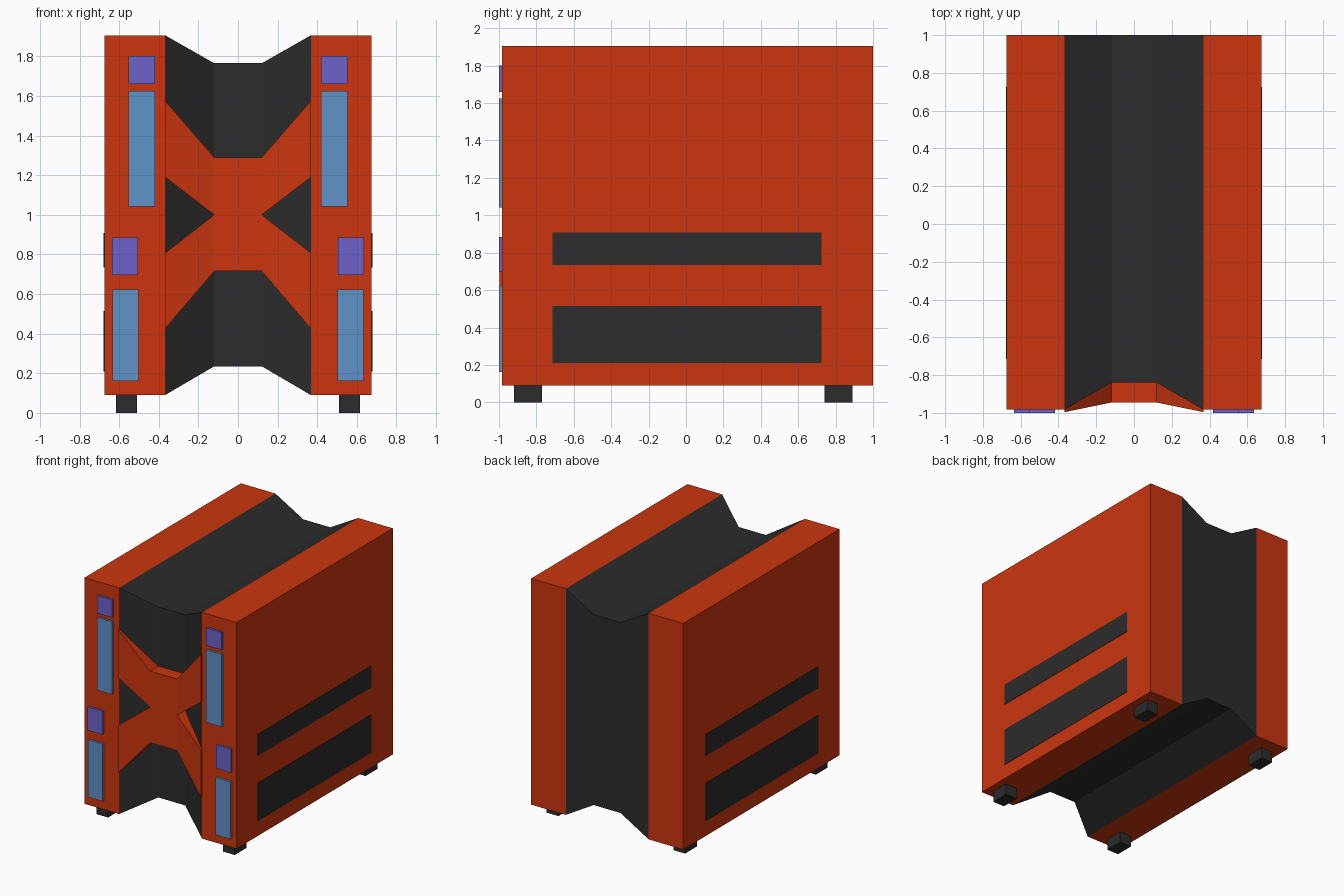
import bpy

if "Cube" in bpy.data.objects:
    bpy.data.objects.remove(bpy.data.objects["Cube"])


def material(name, rgb):
    m = bpy.data.materials.new(name)
    m.diffuse_color = (*rgb, 1)
    m.use_nodes = True
    m.node_tree.nodes["Principled BSDF"].inputs["Base Color"].default_value = m.diffuse_color
    return m


RED = material("orange_red", (0.597, 0.036, 0.0044))
DARK = material("charcoal", (0.025, 0.025, 0.025))
BLUE = material("light_blue", (0.114, 0.292, 0.578))
PURPLE = material("violet", (0.15, 0.127, 0.578))


def mesh_object(name, verts, faces, mat):
    me = bpy.data.meshes.new(name)
    me.from_pydata(verts, [], faces)
    me.materials.append(mat)
    ob = bpy.data.objects.new(name, me)
    bpy.context.collection.objects.link(ob)
    return ob


def box(name, x, y, z, mat):
    x, y, z = sorted(x), sorted(y), sorted(z)
    v = [(a, b, c) for a in x for b in y for c in z]
    f = [(0, 1, 3, 2), (4, 6, 7, 5), (0, 4, 5, 1), (2, 3, 7, 6), (0, 2, 6, 4), (1, 5, 7, 3)]
    return mesh_object(name, v, f, mat)


IN, OUT, MID = 0.368, 0.675, 0.12
FRONT, BACK = -0.983, 1.0

# Grooved core: four columns of points, recessed at the top, bottom and front
verts, faces = [], []
for x, y, lo, hi in ((-IN, FRONT, 0.09, 1.906), (-MID, -0.84, 0.235, 1.765),
                     (MID, -0.84, 0.235, 1.765), (IN, FRONT, 0.09, 1.906)):
    verts += [(x, y, lo), (x, y, hi), (x, BACK, hi), (x, BACK, lo)]
for i in (0, 4, 8):
    for k in range(4):
        n = (k + 1) % 4
        faces.append((i + k, i + n, i + 4 + n, i + 4 + k))
faces += [(3, 2, 1, 0), (12, 13, 14, 15)]
core = mesh_object("grooved_core", verts, faces, DARK)

# Cross brace on the front, folded inward at the middle
outline = [(-MID, 1.29), (-IN, 1.575), (-IN, 1.19), (-MID, 1.0), (-IN, 0.807), (-IN, 0.425),
           (-MID, 0.715), (MID, 0.715), (IN, 0.425), (IN, 0.807), (MID, 1.0), (IN, 1.19),
           (IN, 1.575), (MID, 1.29)]
front = [(x, -0.996 if abs(x) == IN else -0.945, z) for x, z in outline]
rear = [(x, -0.978 if abs(x) == IN else -0.835, z) for x, z in outline]
n = len(outline)
panels = [(0, 1, 2, 3), (3, 4, 5, 6), (0, 3, 6, 7, 10, 13), (7, 8, 9, 10), (10, 11, 12, 13)]
faces = panels + [tuple(n + i for i in reversed(p)) for p in panels]
faces += [(i, n + i, n + (i + 1) % n, (i + 1) % n) for i in range(n)]
mesh_object("cross_brace", front + rear, faces, RED)

for s, side in ((-1, "left"), (1, "right")):
    # Side shell
    box(side + "_side_panel", (s * IN, s * OUT), (FRONT, BACK), (0.09, 1.906), RED)
    # Flat vent strips on the outer side
    for name, z in (("upper_vent", (0.735, 0.907)), ("lower_vent", (0.21, 0.515))):
        box(f"{side}_{name}", (s * (OUT - 0.002), s * (OUT + 0.003)), (-0.715, 0.725), z, DARK)
    # Front lights and windows
    for name, x, z, mat in (("upper_light", (0.418, 0.554), (1.66, 1.802), PURPLE),
                            ("upper_window", (0.418, 0.554), (1.043, 1.625), BLUE),
                            ("lower_light", (0.504, 0.636), (0.697, 0.885), PURPLE),
                            ("lower_window", (0.502, 0.634), (0.162, 0.622), BLUE)):
        box(f"{side}_{name}", (s * x[0], s * x[1]), (-1.0, FRONT + 0.002), z, mat)
    # Feet
    for name, y in (("front_foot", (-0.92, -0.77)), ("rear_foot", (0.74, 0.89))):
        box(f"{side}_{name}", (s * 0.51, s * 0.615), y, (0, 0.095), DARK)
